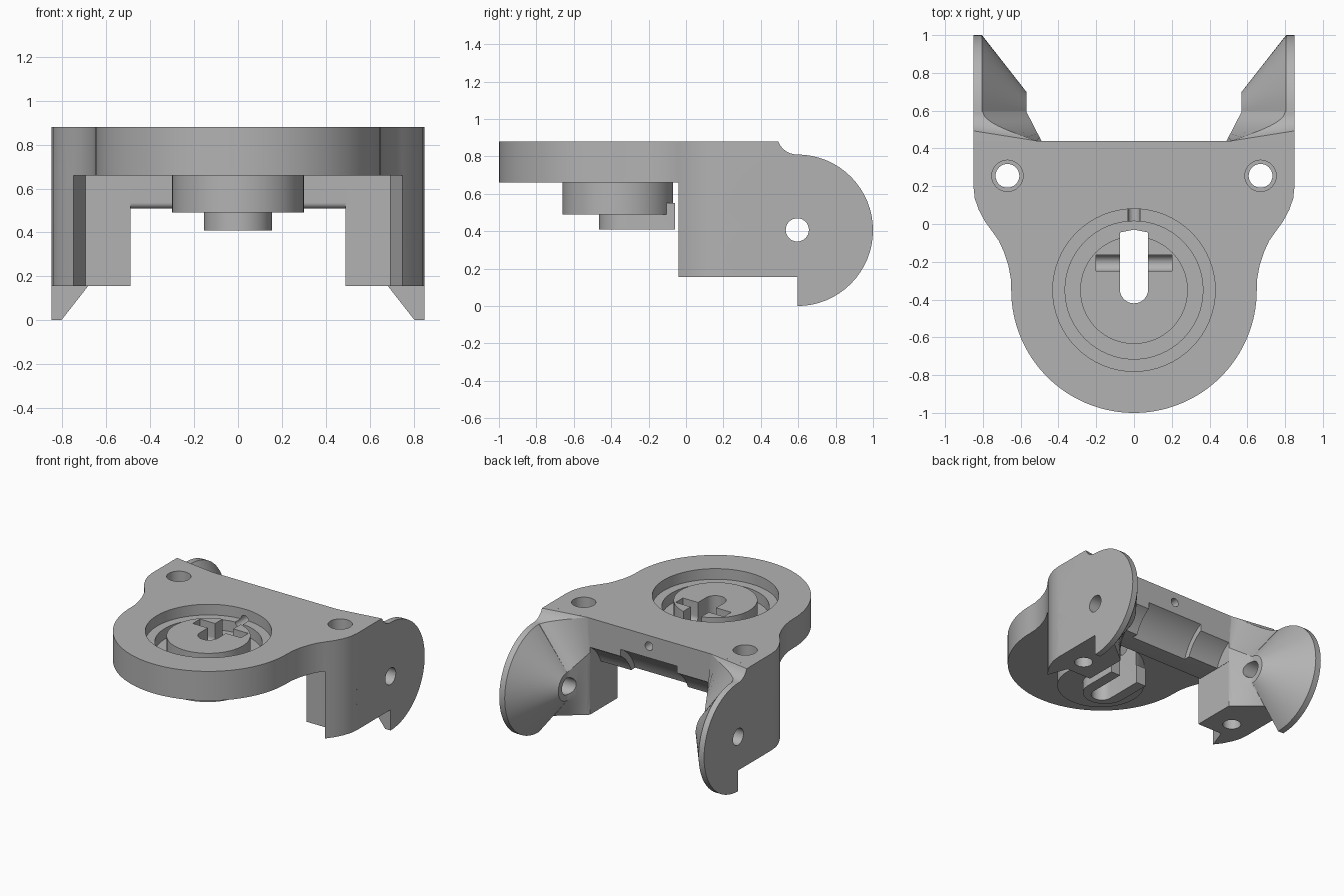
import bpy, bmesh
from math import sin, cos, pi, sqrt, radians

if "Cube" in bpy.data.objects:
    bpy.data.objects.remove(bpy.data.objects["Cube"], do_unlink=True)

grey = bpy.data.materials.new("mid grey")
grey.use_nodes = True
grey.diffuse_color = (0.45, 0.45, 0.45, 1)
grey.node_tree.nodes["Principled BSDF"].inputs["Base Color"].default_value = grey.diffuse_color


def loft(name, rings):
    """Closed solid through rings that have the same number of points."""
    bm = bmesh.new()
    vs = [[bm.verts.new(p) for p in ring] for ring in rings]
    n = len(vs[0])
    for a, b in zip(vs, vs[1:]):
        for i in range(n):
            j = (i + 1) % n
            bm.faces.new((a[i], a[j], b[j], b[i]))
    bm.faces.new(vs[0][::-1])
    bm.faces.new(vs[-1])
    bmesh.ops.recalc_face_normals(bm, faces=bm.faces)
    mesh = bpy.data.meshes.new(name)
    bm.to_mesh(mesh)
    bm.free()
    mesh.materials.append(grey)
    ob = bpy.data.objects.new(name, mesh)
    bpy.context.collection.objects.link(ob)
    return ob


def prism(name, plan, z0, z1):
    return loft(name, [[(x, y, z) for x, y in plan] for z in (z0, z1)])


def prism_x(name, profile, x0, x1):
    return loft(name, [[(x, y, z) for y, z in profile] for x in (x0, x1)])


def arc(cx, cy, r, a0=0, a1=360, n=64):
    full = abs(a1 - a0) == 360
    steps = n if full else n + 1
    return [(cx + r * cos(radians(a0 + (a1 - a0) * i / n)),
             cy + r * sin(radians(a0 + (a1 - a0) * i / n))) for i in range(steps)]


def rect(x0, x1, y0, y1):
    return [(x0, y0), (x1, y0), (x1, y1), (x0, y1)]


def combine(base, tool, op):
    mod = base.modifiers.new(op, "BOOLEAN")
    mod.operation, mod.object, mod.solver = op, tool, "EXACT"
    with bpy.context.temp_override(object=base, active_object=base):
        bpy.ops.object.modifier_apply(modifier=mod.name)
    bpy.data.objects.remove(tool, do_unlink=True)


CY = -0.35                  # centre of the round socket
PY, PZ = 0.595, 0.405       # pivot axis of the side discs

# Plate outline: round front, waisted flanks, square back
flank = [(0.652, -0.29), (0.665, -0.22), (0.688, -0.15), (0.715, -0.09), (0.75, -0.04),
         (0.79, 0.015), (0.822, 0.075), (0.843, 0.135), (0.85, 0.2)]
half = flank + [(0.85, 0.44)]
plan = arc(0, CY, 0.65, 180, 360) + half + [(-x, y) for x, y in reversed(half)]
body = prism("bracket_body", plan, 0.66, 0.88)

# Rear cross bar with rounded lower front edge
bar = rect(0.11, 0.44, 0.51, 0.75)[1:] + arc(0.135, 0.535, 0.025, 180, 270, 6)
combine(body, prism_x("cross_bar", bar, -0.5, 0.5), "UNION")

# Lower socket bosses
combine(body, prism("socket_boss", arc(0, CY - 0.01, 0.3), 0.49, 0.7), "UNION")
keyhole = arc(0, -0.31, 0.155, 180, 360, 24) + [(0.155, -0.06), (-0.155, -0.06)]
combine(body, prism("slot_boss", keyhole, 0.41, 0.55), "UNION")

# Concave clearance behind the bar, and the wider pocket in it
combine(body, prism_x("clearance", arc(PY, PZ, 0.3), -0.488, 0.488), "DIFFERENCE")
combine(body, prism_x("pocket", arc(PY, PZ, 0.345), -0.235, 0.235), "DIFFERENCE")


def fairing(s):
    """Block that blends each leg into its cone."""
    start = [(0.85, 0.88), (0.515, 0.88), (0.49, 0.62), (0.49, 0.3), (0.49, 0.155), (0.85, 0.155)]
    end = [(0.85, 0.81), (0.80, 0.81), (0.57, 0.51), (0.57, 0.3), (0.68, 0.155), (0.85, 0.155)]
    rings = [[(s * x, 0.43, z) for x, z in start]]
    for k in range(9):
        t = k / 8
        ring = []
        for i, ((xa, za), (xb, zb)) in enumerate(zip(start, end)):
            y0 = 0.493 if i == 0 else 0.44
            y = y0 + (PY - y0) * t
            x, z = xa + (xb - xa) * t, za + (zb - za) * t
            if i == 0:
                z = 0.92 - sqrt(0.0121 - (PY - y) ** 2)
            if i == 1:
                x = xa + (xb - xa) * sin(t * pi / 2)
                z = za + (zb - za) * sin(t * pi / 2)
            ring.append((s * x, y, z))
        rings.append(ring)
    return loft("fairing", rings)


for s in (1, -1):
    # Leg with a lip along its front outer edge
    leg = flank[4:] + [(0.85, 0.44), (0.49, 0.44), (0.49, 0.11), (0.695, 0.11)]
    combine(body, prism("leg", [(s * x, y) for x, y in leg], 0.155, 0.88), "UNION")
    combine(body, fairing(s), "UNION")
    # Pivot disc with a conical inner side
    cone = loft("pivot_cone", [[(s * x, y, z) for y, z in arc(PY, PZ, r)]
                               for x, r in ((0.85, 0.405), (0.805, 0.405), (0.57, 0.105))])
    cut = prism_x("notch", rect(0.1, PY, -0.1, 0.155), s * 0.4, s * 0.95)
    combine(cone, cut, "DIFFERENCE")
    combine(body, cone, "UNION")
    # Pivot and screw holes
    combine(body, prism_x("pivot_hole", arc(PY, 0.407, 0.062, n=32), s * 0.4, s * 0.95), "DIFFERENCE")
    combine(body, prism("screw_hole", arc(s * 0.67, 0.255, 0.063, n=32), 0, 1), "DIFFERENCE")
    combine(body, prism("counterbore", arc(s * 0.67, 0.255, 0.083, n=32), 0.8, 1), "DIFFERENCE")

# Stepped round socket, leaving the inner boss standing
combine(body, prism("socket_step", arc(0, CY, 0.43), 0.80, 1), "DIFFERENCE")
combine(body, prism("socket_groove", arc(0, CY, 0.365), 0.72, 1), "DIFFERENCE")
combine(body, prism("inner_boss", arc(0, CY, 0.285), 0.68, 0.845), "UNION")

# Keyed slot, axle groove and pin hole
slot = arc(0, -0.345, 0.075, 180, 360, 20) + [(0.075, -0.045), (0, -0.03), (-0.075, -0.045)]
combine(body, prism("slot", slot, 0.3, 1), "DIFFERENCE")
groove = arc(-0.207, 0.74, 0.043, 180, 360, 16) + [(-0.164, 1), (-0.25, 1)]
combine(body, prism_x("axle_groove", groove, -0.2, 0.2), "DIFFERENCE")
pin = loft("pin_hole", [[(x, y, z) for x, z in arc(0, 0.8, 0.032, n=24)] for y in (-0.06, 0.6)])
combine(body, pin, "DIFFERENCE")

bpy.ops.object.select_all(action="DESELECT")
body.select_set(True)
bpy.context.view_layer.objects.active = body
bpy.ops.object.shade_smooth_by_angle(angle=radians(30))
